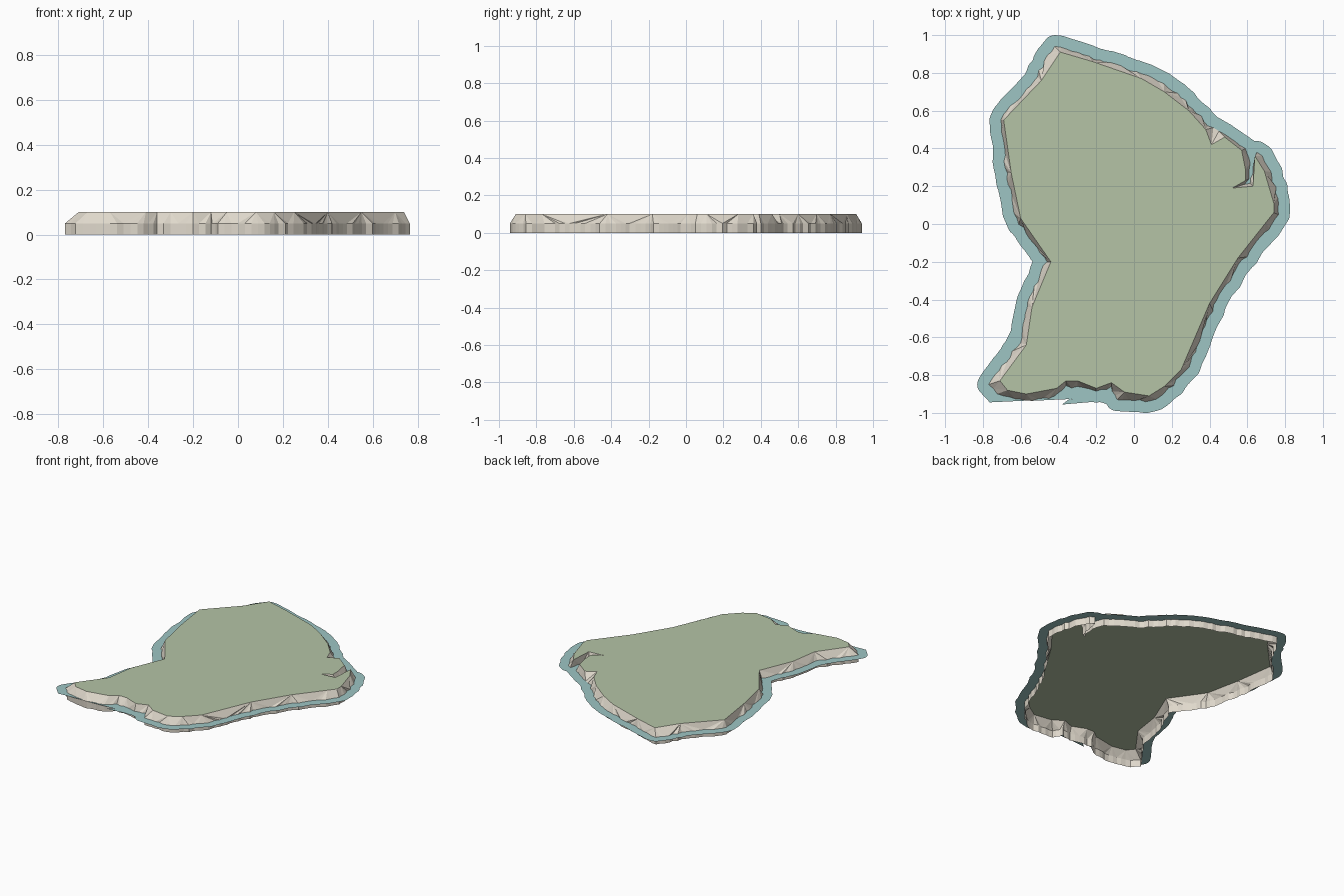
import bpy, math, random
from mathutils import Vector
from mathutils.geometry import tessellate_polygon, intersect_point_line

if "Cube" in bpy.data.objects:
    bpy.data.objects.remove(bpy.data.objects["Cube"])

random.seed(4)
SEA, TOP, MARGIN = 0.05, 0.10, 0.06

# Plateau outline and matching shoreline corners (clockwise, hundredths of a unit)
PLATEAU = [(-39, 91), (-22, 86), (4, 77), (16, 70), (29, 60), (38, 50), (41, 42), (48, 46),
           (57, 39), (59, 29), (59, 23), (52, 19), (63, 20), (64, 36), (69, 28), (74, 11),
           (74, 6), (70, 1), (55, -18), (40, -42), (25, -77), (16, -86), (8, -91), (-5, -89),
           (-12, -84), (-20, -87), (-30, -83), (-36, -83), (-41, -87), (-57, -90), (-67, -88),
           (-71, -83), (-57, -64), (-54, -44), (-44, -20), (-60, 3), (-65, 27), (-69, 55), (-49, 76)]
SHORE = [(-42, 94), (-21, 87), (4, 79.5), (18, 72), (31, 61), (39, 52), (42, 51), (48, 47.5),
         (59, 40), (61, 29), (61, 24), (58.5, 21), (61.5, 21.5), (65, 38), (71, 30), (76.5, 11),
         (76.5, 5), (73, 0), (57, -19), (42, -43), (27, -78), (18, -87), (9, -93.5), (-9, -93),
         (-12, -86), (-20, -88.5), (-30, -86), (-36, -85.5), (-42, -91), (-57, -93.5), (-69, -91),
         (-77, -85), (-60, -63), (-56.5, -44), (-46, -20), (-62, 3), (-67, 27), (-70.5, 55), (-51, 78)]


def to_ccw(pts):
    return [Vector((x / 100, y / 100)) for x, y in reversed(pts)]


def outward(a, b):
    d = (b - a).normalized()
    return Vector((d.y, -d.x))


def make(name, verts, faces, rgb):
    me = bpy.data.meshes.new(name)
    me.from_pydata(verts, [], faces)
    me.update()
    ob = bpy.data.objects.new(name, me)
    bpy.context.collection.objects.link(ob)
    mat = bpy.data.materials.new(name)
    mat.diffuse_color = (*rgb, 1)
    mat.use_nodes = True
    mat.node_tree.nodes["Principled BSDF"].inputs["Base Color"].default_value = mat.diffuse_color
    me.materials.append(mat)
    return ob


def at(pts, z):
    return [(p.x, p.y, z) for p in pts]


def up_tris(loops):
    """Triangles filling the loops, all facing up."""
    flat = [p for l in loops for p in l]
    out = []
    for a, b, c in tessellate_polygon([[p.to_3d() for p in l] for l in loops]):
        cr = (flat[b] - flat[a]).cross(flat[c] - flat[a])
        out.append((a, b, c) if cr > 0 else (a, c, b))
    return out


plateau, corners = to_ccw(PLATEAU), to_ccw(SHORE)
n = len(corners)

# Ragged shoreline: each stretch is subdivided and nudged in and out
shore, starts = [], []
for i in range(n):
    a, b = corners[i], corners[(i + 1) % n]
    starts.append(len(shore))
    steps = max(1, round((b - a).length / 0.03))
    nrm = outward(a, b)
    for k in range(steps):
        p = a.lerp(b, k / steps)
        shore.append(p + nrm * random.uniform(-0.004, 0.012) if k else p)
m = len(shore)
starts.append(m)

# Grass plateau
make("grass_plateau", at(plateau, TOP), up_tris([plateau]), (0.46, 0.55, 0.38))

# Rock cliff: vertical foot, then faceted slope up to the plateau
verts = at(shore, 0) + at(shore, SEA) + at(plateau, TOP)
faces = [(i, (i + 1) % m, m + (i + 1) % m, m + i) for i in range(m)]
for i in range(n):
    g0, g1 = 2 * m + i, 2 * m + (i + 1) % n
    mid = (starts[i] + starts[i + 1]) // 2
    for j in range(starts[i], starts[i + 1]):
        faces.append((m + j, m + (j + 1) % m, g0 if j < mid else g1))
    faces.append((m + mid % m, g1, g0))
make("rock_cliff", verts, faces, (0.74, 0.69, 0.60))

# Shallow water: ring offset from the shoreline with rounded corners
outer = []
for i in range(m):
    n0 = outward(shore[i - 1], shore[i])
    n1 = outward(shore[i], shore[(i + 1) % m])
    a0 = math.atan2(n0.y, n0.x)
    turn = math.atan2(n0.cross(n1), n0.dot(n1))
    k = max(1, math.ceil(turn / 0.3))
    for s in range(k + 1):
        t = a0 + turn * s / k
        p = shore[i] + MARGIN * Vector((math.cos(t), math.sin(t)))
        near = True
        for j in range(m):
            a, b = shore[j], shore[(j + 1) % m]
            d = b - a
            f = min(1, max(0, (p - a).dot(d) / d.length_squared))
            if (p - a - d * f).length < MARGIN - 1e-4:
                near = False
                break
        if near and (not outer or (p - outer[-1]).length > 0.002):
            outer.append(p)
make("shallow_water", at(outer, SEA) + at(shore, SEA), up_tris([outer, shore]), (0.34, 0.56, 0.55))
